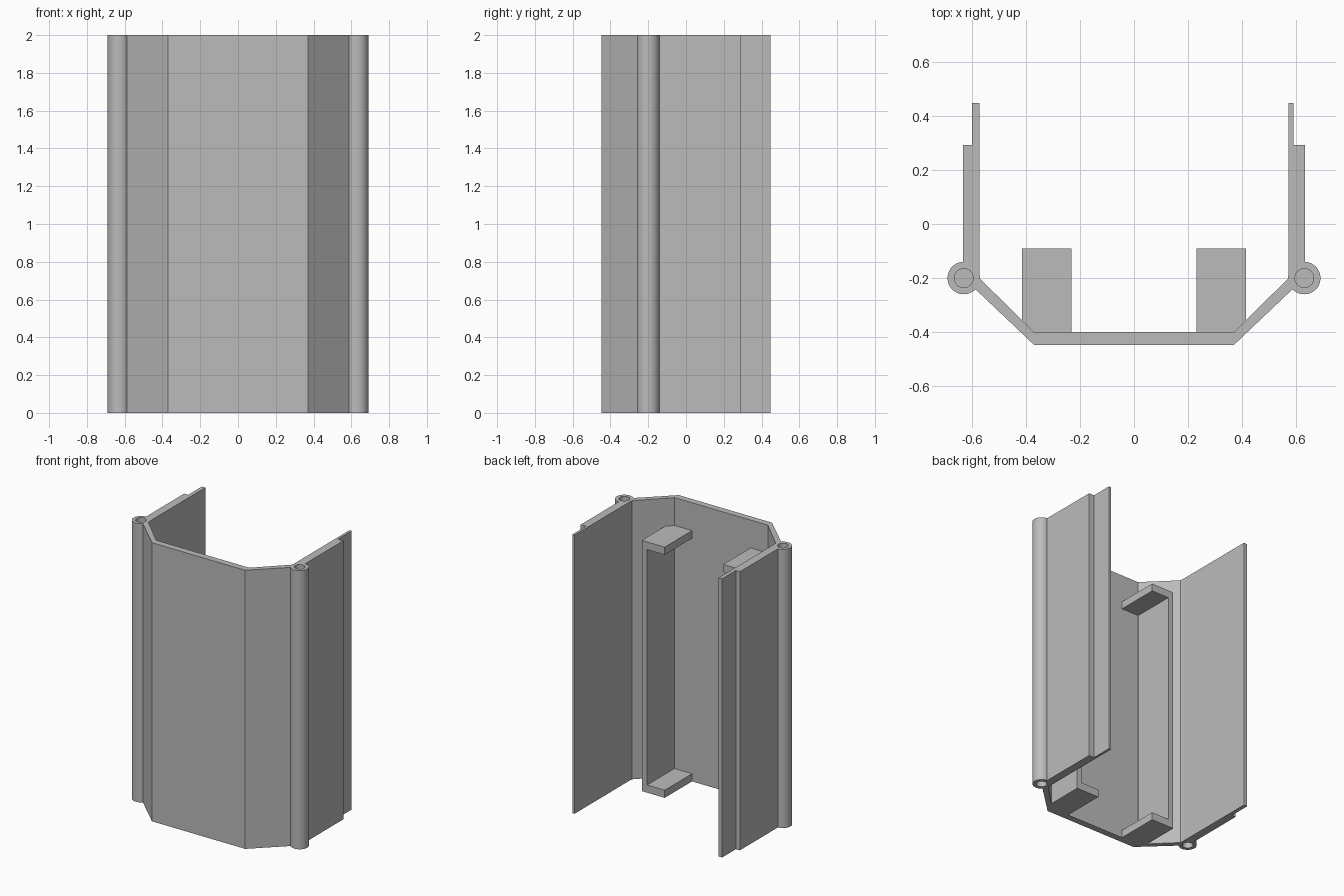
import bpy, bmesh
from math import radians
from mathutils import Vector, Matrix

cube = bpy.data.objects.get("Cube")
if cube:
    bpy.data.objects.remove(cube)

HEIGHT = 2.0
BRACKET_TOP = 1.8

grey = bpy.data.materials.new("plain grey")
grey.use_nodes = True
GREY = (0.5, 0.5, 0.5, 1)
grey.diffuse_color = GREY
grey.node_tree.nodes["Principled BSDF"].inputs["Base Color"].default_value = GREY


def finish(bm, name):
    bmesh.ops.recalc_face_normals(bm, faces=bm.faces)
    mesh = bpy.data.meshes.new(name)
    bm.to_mesh(mesh)
    bm.free()
    mesh.materials.append(grey)
    obj = bpy.data.objects.new(name, mesh)
    bpy.context.collection.objects.link(obj)
    return obj


def prism(name, outline, direction):
    """Extrude a closed outline of 3D points along a direction."""
    bm = bmesh.new()
    face = bm.faces.new([bm.verts.new(p) for p in outline])
    new = bmesh.ops.extrude_face_region(bm, geom=[face])["geom"]
    verts = [g for g in new if isinstance(g, bmesh.types.BMVert)]
    bmesh.ops.translate(bm, verts=verts, vec=direction)
    return finish(bm, name)


# Bent shell: half outline from inner front corner round the side wall
def half_shell(side, lip):
    pts = [(.37, -.4), (.572, -.2), (.572, .447), (lip, .447), (lip, .292),
           (.632, .292), (.632, -.145), (.588, -.165), (.588, -.24), (.37, -.447)]
    return [(side * x, y, 0) for x, y in pts]


shell = half_shell(1, .59) + half_shell(-1, .6)[::-1]
prism("bent_shell", shell, (0, 0, HEIGHT))

# Tubes with a screw hole in each end
HOLE, RADIUS, DEPTH = .035, .06, .5
tube_profile = [(0, DEPTH), (HOLE, DEPTH), (HOLE, 0), (RADIUS, 0), (RADIUS, HEIGHT),
                (HOLE, HEIGHT), (HOLE, HEIGHT - DEPTH), (0, HEIGHT - DEPTH)]


def tube(name, side):
    bm = bmesh.new()
    verts = [bm.verts.new((r, 0, z)) for r, z in tube_profile]
    edges = [bm.edges.new(pair) for pair in zip(verts, verts[1:])]
    bmesh.ops.spin(bm, geom=verts + edges, cent=(0, 0, 0), axis=(0, 0, 1),
                   angle=radians(360), steps=48)
    bmesh.ops.remove_doubles(bm, verts=bm.verts, dist=.0001)
    bmesh.ops.translate(bm, verts=bm.verts, vec=(side * .63, -.2, 0))
    obj = finish(bm, name)
    bpy.ops.object.select_all(action='DESELECT')
    obj.select_set(True)
    bpy.context.view_layer.objects.active = obj
    bpy.ops.object.shade_smooth_by_angle(angle=radians(30))


# C-shaped bracket: spine on the outer side, a shelf at each end
def bracket(name, side):
    outer, inner, plate, shelf = .414, .232, .042, .055
    spine = outer - plate
    pts = [(inner, 0), (outer, 0), (outer, BRACKET_TOP), (inner, BRACKET_TOP),
           (inner, BRACKET_TOP - shelf), (spine, BRACKET_TOP - shelf),
           (spine, shelf), (inner, shelf)]
    # Clip the back corner so that it stays inside the sloped panel
    obj = prism(name, [(side * x, -.09, z) for x, z in pts], (0, -.32, 0))
    bm = bmesh.new()
    bm.from_mesh(obj.data)
    cut = bmesh.ops.bisect_plane(bm, geom=bm.verts[:] + bm.edges[:] + bm.faces[:],
                                 plane_co=(side * .37, -.415, 0),
                                 plane_no=(side, -1, 0), clear_outer=True)
    rim = [e for e in cut["geom_cut"] if isinstance(e, bmesh.types.BMEdge)]
    bmesh.ops.holes_fill(bm, edges=rim)
    bm.to_mesh(obj.data)
    bm.free()


for label, side in (("left", 1), ("right", -1)):
    tube(label + "_tube", side)
    bracket(label + "_bracket", side)
